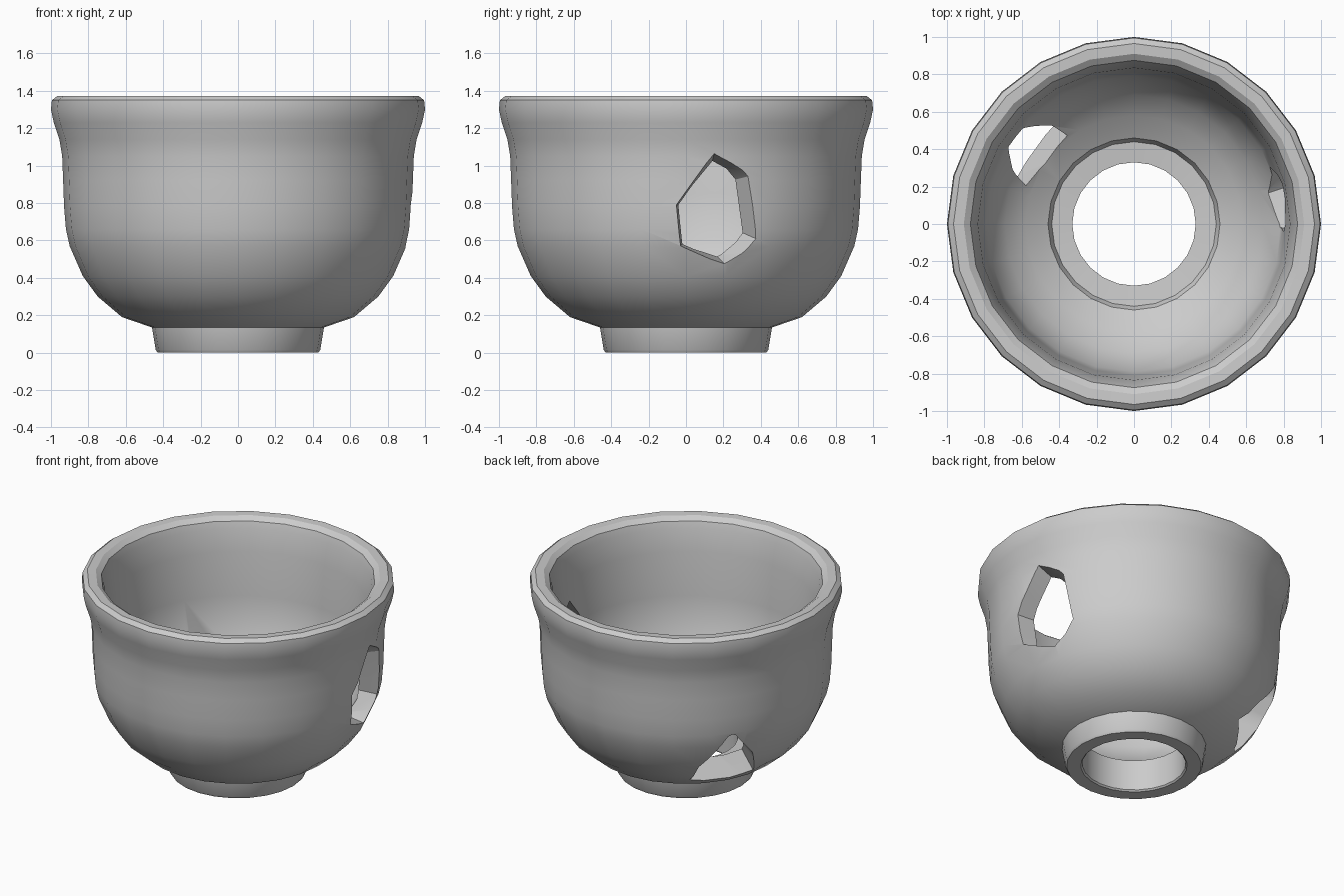
import bpy
import bmesh
from math import radians, sin, cos, pi
from mathutils import Vector, Matrix

if "Cube" in bpy.data.objects:
    bpy.data.objects.remove(bpy.data.objects["Cube"], do_unlink=True)

SIDES = 24

clay = bpy.data.materials.new("grey_clay")
clay.use_nodes = True
clay.diffuse_color = (0.6, 0.6, 0.6, 1)
clay.node_tree.nodes["Principled BSDF"].inputs["Base Color"].default_value = (0.6, 0.6, 0.6, 1)


def make_object(name, bm):
    bmesh.ops.recalc_face_normals(bm, faces=bm.faces)
    mesh = bpy.data.meshes.new(name)
    bm.to_mesh(mesh)
    bm.free()
    mesh.materials.append(clay)
    obj = bpy.data.objects.new(name, mesh)
    bpy.context.collection.objects.link(obj)
    return obj


def lathe(name, profile):
    """Turn a closed radius/height profile around z."""
    bm = bmesh.new()
    verts = [bm.verts.new((r, 0, z)) for r, z in profile]
    edges = [bm.edges.new((v, verts[i - 1])) for i, v in enumerate(verts)]
    bmesh.ops.spin(bm, geom=verts + edges, cent=(0, 0, 0), axis=(0, 0, 1),
                   angle=2 * pi, steps=SIDES, use_merge=True)
    bmesh.ops.remove_doubles(bm, verts=bm.verts, dist=0.0005)
    return make_object(name, bm)


def polar(angle, z, r):
    a = radians(angle)
    return Vector((r * cos(a), r * sin(a), z))


def hole_cutter(name, outer, inner):
    """Tapered plug through the wall, joining an outer and an inner outline."""
    bm = bmesh.new()
    for a, b in zip(outer, inner):
        for t in (-0.7, 1.7):
            bm.verts.new(a.lerp(b, t))
    bmesh.ops.convex_hull(bm, input=bm.verts)
    return make_object(name, bm)


# Foot, outer wall, rolled rim, inner wall and floor step
outside = [(0.34, 0), (0.43, 0), (0.44, 0.015), (0.46, 0.135), (0.62, 0.19),
           (0.75, 0.3), (0.83, 0.41), (0.9, 0.57), (0.92, 0.66), (0.93, 0.78),
           (0.935, 0.92), (0.94, 1.05), (0.955, 1.14), (0.985, 1.23), (1, 1.3),
           (0.995, 1.35), (0.965, 1.373)]
inside = [(0.91, 1.37), (0.875, 1.345), (0.86, 1.3), (0.835, 1.15), (0.81, 0.85),
          (0.79, 0.59), (0.69, 0.44), (0.58, 0.35), (0.46, 0.28), (0.44, 0.235),
          (0.33, 0.225), (0.33, 0.01)]
bowl = lathe("bowl", outside + inside)

# Hole in the left wall
side_cut = hole_cutter(
    "side_hole_cutter",
    [Vector((0.91, y, z)) for y, z in
     [(0.15, 1.06), (0.36, 0.95), (0.44, 0.58), (0.23, 0.45), (-0.03, 0.57), (-0.05, 0.79)]],
    [Vector((0.79, y, z)) for y, z in
     [(0.14, 1.02), (0.28, 0.93), (0.35, 0.62), (0.19, 0.49), (-0.02, 0.58), (-0.04, 0.79)]])

# Hole low in the back right wall
low_cut = hole_cutter(
    "low_hole_cutter",
    [polar(127, 0.24, 0.69), polar(131, 0.4, 0.83), polar(144, 0.65, 0.91),
     polar(154, 0.48, 0.87), polar(163, 0.25, 0.7)],
    [polar(127, 0.38, 0.58), polar(130, 0.45, 0.68), polar(144, 0.62, 0.79),
     polar(153, 0.52, 0.74), polar(160, 0.4, 0.6)])

bpy.ops.object.select_all(action='DESELECT')
bpy.context.view_layer.objects.active = bowl
bowl.select_set(True)
for cutter in (side_cut, low_cut):
    cutter.hide_render = True
    mod = bowl.modifiers.new("hole", 'BOOLEAN')
    mod.operation = 'DIFFERENCE'
    mod.solver = 'EXACT'
    mod.object = cutter
    bpy.ops.object.modifier_apply(modifier=mod.name)
    bpy.data.objects.remove(cutter, do_unlink=True)

bpy.ops.object.shade_smooth_by_angle(angle=radians(30))
